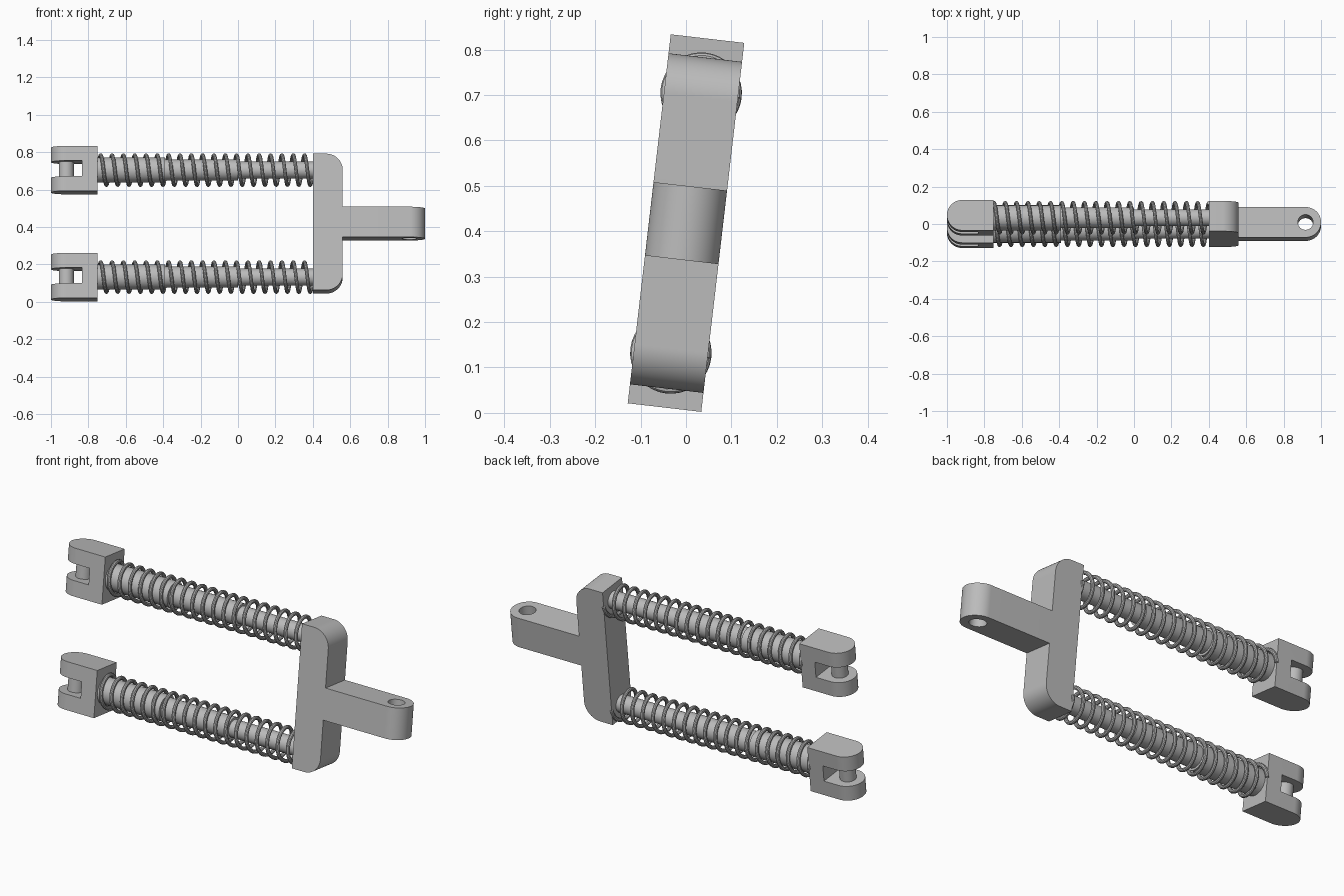
import bpy, bmesh, math
from mathutils import Matrix, Vector

cube = bpy.data.objects.get("Cube")
if cube:
    bpy.data.objects.remove(cube, do_unlink=True)

# One grey metal
metal = bpy.data.materials.new("grey_metal")
metal.use_nodes = True
grey = (0.5, 0.5, 0.5, 1)
metal.diffuse_color = grey
metal.node_tree.nodes["Principled BSDF"].inputs["Base Color"].default_value = grey

# The whole assembly leans slightly about x
TILT = Matrix.Translation((0, 0, 0.418)) @ Matrix.Rotation(math.radians(-6.65), 4, 'X')
HALF = 0.0815          # half thickness of all forged parts
ARM = 0.288            # height of each rod from the middle


def add(name, mesh):
    obj = bpy.data.objects.new(name, mesh)
    bpy.context.scene.collection.objects.link(obj)
    obj.matrix_world = TILT
    obj.data.materials.append(metal)
    return obj


def smooth(obj):
    bpy.ops.object.select_all(action='DESELECT')
    obj.select_set(True)
    bpy.context.view_layer.objects.active = obj
    bpy.ops.object.shade_smooth_by_angle(angle=math.radians(30))
    return obj


def prism(name, points, along, low, high):
    """Extrude an outline of (x, other) points along 'Y' or 'Z'."""
    bm = bmesh.new()
    place = (lambda a, b: (a, b, low)) if along == 'Z' else (lambda a, b: (a, low, b))
    face = bm.faces.new([bm.verts.new(place(a, b)) for a, b in points])
    grown = bmesh.ops.extrude_face_region(bm, geom=[face])["geom"]
    shift = Vector((0, 0, high - low) if along == 'Z' else (0, high - low, 0))
    bmesh.ops.translate(bm, vec=shift, verts=[g for g in grown if isinstance(g, bmesh.types.BMVert)])
    bmesh.ops.recalc_face_normals(bm, faces=bm.faces)
    mesh = bpy.data.meshes.new(name)
    bm.to_mesh(mesh)
    bm.free()
    return add(name, mesh)


def cylinder(name, radius, start, end):
    start, end = Vector(start), Vector(end)
    axis = end - start
    turn = Vector((0, 0, 1)).rotation_difference(axis).to_matrix().to_4x4()
    bm = bmesh.new()
    bmesh.ops.create_cone(bm, cap_ends=True, segments=48, radius1=radius, radius2=radius,
                          depth=axis.length, matrix=Matrix.Translation((start + end) / 2) @ turn)
    mesh = bpy.data.meshes.new(name)
    bm.to_mesh(mesh)
    bm.free()
    return add(name, mesh)


def arc(cx, cy, r, a0, a1, steps=24):
    return [(cx + r * math.cos(math.radians(a0 + (a1 - a0) * i / steps)),
             cy + r * math.sin(math.radians(a0 + (a1 - a0) * i / steps))) for i in range(steps + 1)]


def combine(obj, tool, operation):
    """Apply a boolean and remove the tool."""
    tool.hide_render = True
    mod = obj.modifiers.new("combine", 'BOOLEAN')
    mod.operation, mod.solver, mod.object = operation, 'EXACT', tool
    bpy.context.view_layer.update()
    obj_eval = obj.evaluated_get(bpy.context.evaluated_depsgraph_get())
    mesh = bpy.data.meshes.new_from_object(obj_eval)
    obj.modifiers.clear()
    obj.data = mesh
    bpy.data.objects.remove(tool, do_unlink=True)


def spring(name, height, start, end, turns, radius, wire):
    curve = bpy.data.curves.new(name + "_path", 'CURVE')
    curve.dimensions = '3D'
    curve.bevel_depth, curve.bevel_resolution = wire, 3
    curve.use_fill_caps = True
    line = curve.splines.new('POLY')
    count = turns * 36
    line.points.add(count)
    for i, p in enumerate(line.points):
        a = math.tau * turns * i / count
        p.co = (start + (end - start) * i / count,
                radius * math.cos(a), height + radius * math.sin(a), 1)
    path = bpy.data.objects.new(name + "_path", curve)
    bpy.context.scene.collection.objects.link(path)
    bpy.context.view_layer.update()
    mesh = bpy.data.meshes.new_from_object(path.evaluated_get(bpy.context.evaluated_depsgraph_get()))
    bpy.data.objects.remove(path, do_unlink=True)
    mesh.materials.clear()
    return add(name, mesh)


# Yoke: crossbar with rounded outer corners, tongue with a round drilled end
R, H = 0.088, 0.367
bar = [(0.4, -H)] + arc(0.56 - R, R - H, R, -90, 0) + arc(0.56 - R, H - R, R, 0, 90) + [(0.4, H)]
yoke = prism("yoke", bar, 'Y', -HALF, HALF)
tongue = [(0.5, -HALF)] + arc(1 - HALF, 0, HALF, -90, 90, 48) + [(0.5, HALF)]
combine(yoke, prism("tongue", tongue, 'Z', -HALF, HALF), 'UNION')
combine(yoke, cylinder("tongue_hole", 0.041, (0.917, 0, -0.2), (0.917, 0, 0.2)), 'DIFFERENCE')
smooth(yoke)

for side, z in (("upper", ARM), ("lower", -ARM)):
    # Clevis: rounded block with a slot and a cross pin
    outline = [(-0.75, HALF)] + arc(HALF - 1, 0, HALF, 90, 270, 48) + [(-0.75, -HALF)]
    clevis = prism(side + "_clevis", outline, 'Z', z - 0.121, z + 0.121)
    slot = [(-1.1, z - 0.042), (-0.834, z - 0.042), (-0.834, z + 0.042), (-1.1, z + 0.042)]
    combine(clevis, prism("slot", slot, 'Y', -0.2, 0.2), 'DIFFERENCE')
    smooth(clevis)
    smooth(cylinder(side + "_pin", 0.04, (-0.918, 0, z - 0.05), (-0.918, 0, z + 0.05)))

    # Telescoping rod, each stage thinner than the last
    for stage, radius, x0, x1 in (("outer_sleeve", 0.067, -0.76, -0.39),
                                  ("middle_sleeve", 0.056, -0.41, 0.0),
                                  ("inner_rod", 0.045, -0.02, 0.41)):
        smooth(cylinder(side + "_" + stage, radius, (x0, 0, z), (x1, 0, z)))

    # Coil spring around the rod
    smooth(spring(side + "_spring", z, -0.75, 0.4, 19, 0.08, 0.0098))
